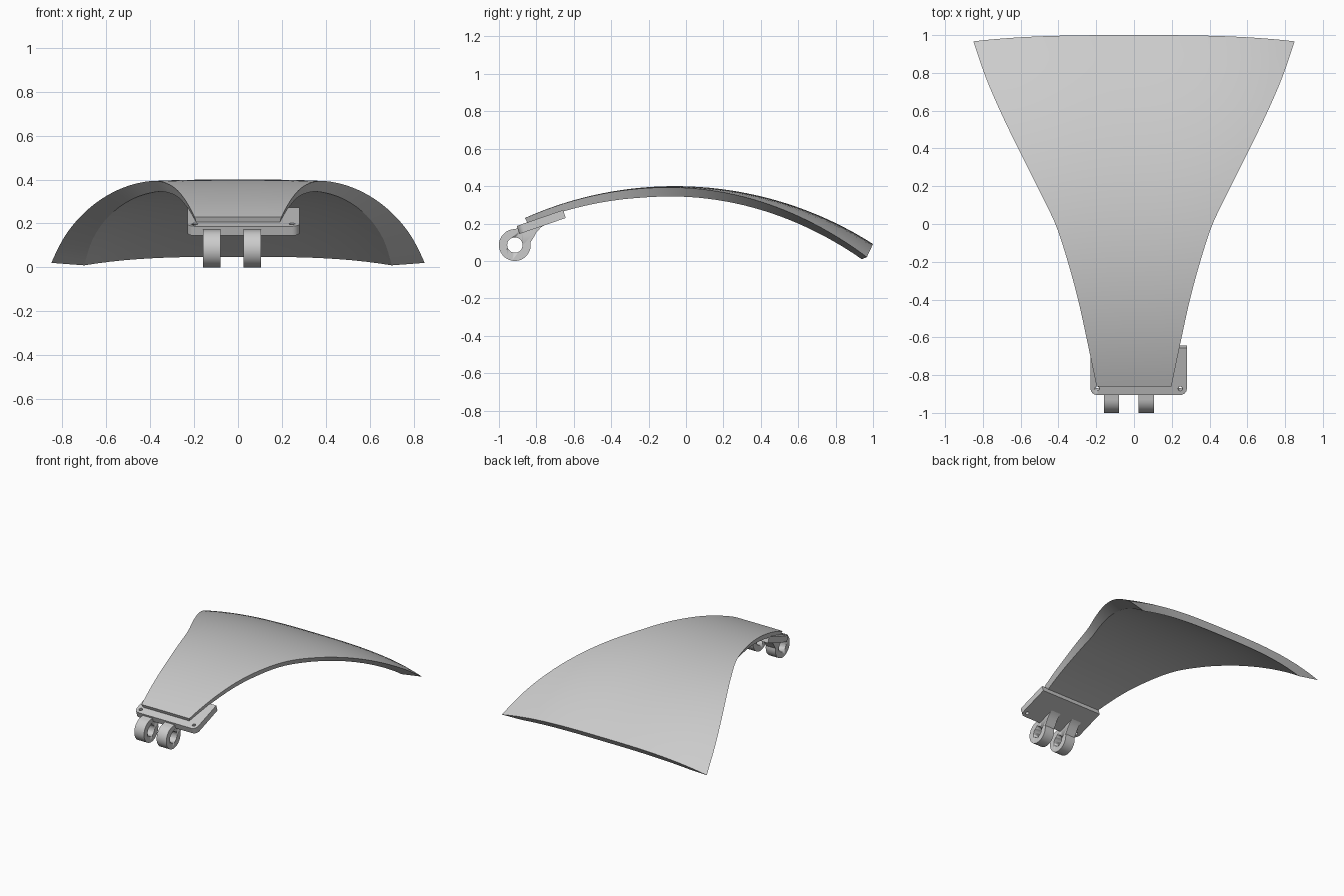
import bpy, bmesh, math
from mathutils import Matrix, Vector

if "Cube" in bpy.data.objects:
    bpy.data.objects.remove(bpy.data.objects["Cube"])

grey = bpy.data.materials.new("light_grey")
grey.use_nodes = True
grey.diffuse_color = (0.6, 0.6, 0.6, 1)
grey.node_tree.nodes["Principled BSDF"].inputs["Base Color"].default_value = (0.6, 0.6, 0.6, 1)


def add_object(name, bm, smooth=30):
    bmesh.ops.recalc_face_normals(bm, faces=bm.faces)
    mesh = bpy.data.meshes.new(name)
    bm.to_mesh(mesh)
    bm.free()
    mesh.materials.append(grey)
    obj = bpy.data.objects.new(name, mesh)
    bpy.context.collection.objects.link(obj)
    bpy.ops.object.select_all(action='DESELECT')
    obj.select_set(True)
    bpy.context.view_layer.objects.active = obj
    bpy.ops.object.shade_smooth_by_angle(angle=math.radians(smooth))
    return obj


def prism(name, points, offset):
    """Extrude a closed outline of 3D points along an offset."""
    bm = bmesh.new()
    face = bm.faces.new([bm.verts.new(p) for p in points])
    out = bmesh.ops.extrude_face_region(bm, geom=[face])
    bmesh.ops.translate(bm, vec=offset,
                        verts=[g for g in out["geom"] if isinstance(g, bmesh.types.BMVert)])
    return add_object(name, bm)


def drill(obj, centre, radius, axis):
    """Cut a round hole through an object."""
    bm = bmesh.new()
    turn = Matrix.Rotation(math.pi / 2, 4, 'Y') if axis == 'X' else Matrix()
    bmesh.ops.create_cone(bm, cap_ends=True, segments=32, radius1=radius, radius2=radius,
                          depth=0.3, matrix=Matrix.Translation(centre) @ turn)
    cutter = add_object("hole_cutter", bm)
    cutter.hide_render = True
    mod = obj.modifiers.new("hole", 'BOOLEAN')
    mod.operation = 'DIFFERENCE'
    mod.solver = 'EXACT'
    mod.object = cutter
    bpy.context.view_layer.objects.active = obj
    bpy.ops.object.modifier_apply(modifier=mod.name)
    bpy.data.objects.remove(cutter)


# Curved shell: an arched sheet flaring toward the back
WIDTHS = [(-0.86, 0.198), (-0.6, 0.252), (-0.4, 0.296), (-0.2, 0.35), (0, 0.415),
          (0.2, 0.51), (0.4, 0.608), (0.6, 0.702), (0.8, 0.785), (1, 0.85)]
RADIUS, PEAK_Y, PEAK_Z = 1.97, -0.06, 0.4


def half_width(y):
    i = max(k for k in range(len(WIDTHS) - 1) if WIDTHS[k][0] <= y + 1e-6)

    def slope(k):
        a, b = WIDTHS[max(k - 1, 0)], WIDTHS[min(k + 1, len(WIDTHS) - 1)]
        return (b[1] - a[1]) / (b[0] - a[0])
    (y0, w0), (y1, w1) = WIDTHS[i], WIDTHS[i + 1]
    h = y1 - y0
    t = (y - y0) / h
    return ((2*t**3 - 3*t**2 + 1) * w0 + (3*t**2 - 2*t**3) * w1
            + (t**3 - 2*t**2 + t) * h * slope(i) + (t**3 - t**2) * h * slope(i + 1))


def shell_point(t, s, inner):
    y = -0.86 + 1.86 * t
    w = half_width(y) - (0.01 + 0.14 * t**2 if inner else 0)
    x = w * s
    lean = math.asin((y - PEAK_Y) / RADIUS)
    r = RADIUS - ((0.035 + 0.015 * min(1, 3 * t)) if inner else 0)
    yy = PEAK_Y + r * math.sin(lean) - 0.033 * abs(s)**3 * t**3
    zz = PEAK_Z - RADIUS + r * math.cos(lean) - 0.07 * abs(x / 0.85)**3
    return (x, yy, zz)


ROWS, COLS = 36, 24
bm = bmesh.new()
layers = [[[bm.verts.new(shell_point(i / ROWS, 2 * j / COLS - 1, inner))
            for j in range(COLS + 1)] for i in range(ROWS + 1)] for inner in (False, True)]
for g in layers:
    for i in range(ROWS):
        for j in range(COLS):
            bm.faces.new((g[i][j], g[i][j+1], g[i+1][j+1], g[i+1][j]))
top, low = layers
for j in range(COLS):
    for i in (0, ROWS):
        bm.faces.new((top[i][j], top[i][j+1], low[i][j+1], low[i][j]))
for i in range(ROWS):
    for j in (0, COLS):
        bm.faces.new((top[i][j], top[i+1][j], low[i+1][j], low[i][j]))
add_object("curved_shell", bm, 20)

# Mounting plate: front corners rounded, tilted up toward the back
HALF, DEPTH, CORNER = 0.255, 0.262, 0.035
outline = [Vector((HALF, DEPTH, 0)), Vector((-HALF, DEPTH, 0))]
for cx, start in ((-HALF + CORNER, 180), (HALF - CORNER, 270)):
    for k in range(7):
        a = math.radians(start + 15 * k)
        outline.append(Vector((cx + CORNER * math.cos(a), CORNER + CORNER * math.sin(a), 0)))
plate = prism("mounting_plate", outline, (0, 0, -0.045))
for side in (-1, 1):
    drill(plate, (side * 0.22, 0.035, 0), 0.012, 'Z')
plate.location = (0.025, -0.905, 0.187)
plate.rotation_euler = (math.radians(19), 0, 0)

# Hinge lugs: round eye blending into a web under the plate
EYE = Vector((0, -0.915, 0.085))
for name, x in (("right_hinge_lug", -0.16), ("left_hinge_lug", 0.025)):
    profile = [(-0.67, 0.243), (-0.69, 0.224), (-0.74, 0.203), (-0.775, 0.18),
               (-0.8, 0.152), (-0.818, 0.12)]
    for k in range(28):
        a = math.radians(10 - 10 * k)
        profile.append((EYE.y + 0.085 * math.cos(a), EYE.z + 0.085 * math.sin(a)))
    profile.append((-0.87, 0.178))
    lug = prism(name, [(x, y, z) for y, z in profile], (0.08, 0, 0))
    drill(lug, (x + 0.04, EYE.y, EYE.z), 0.041, 'X')
